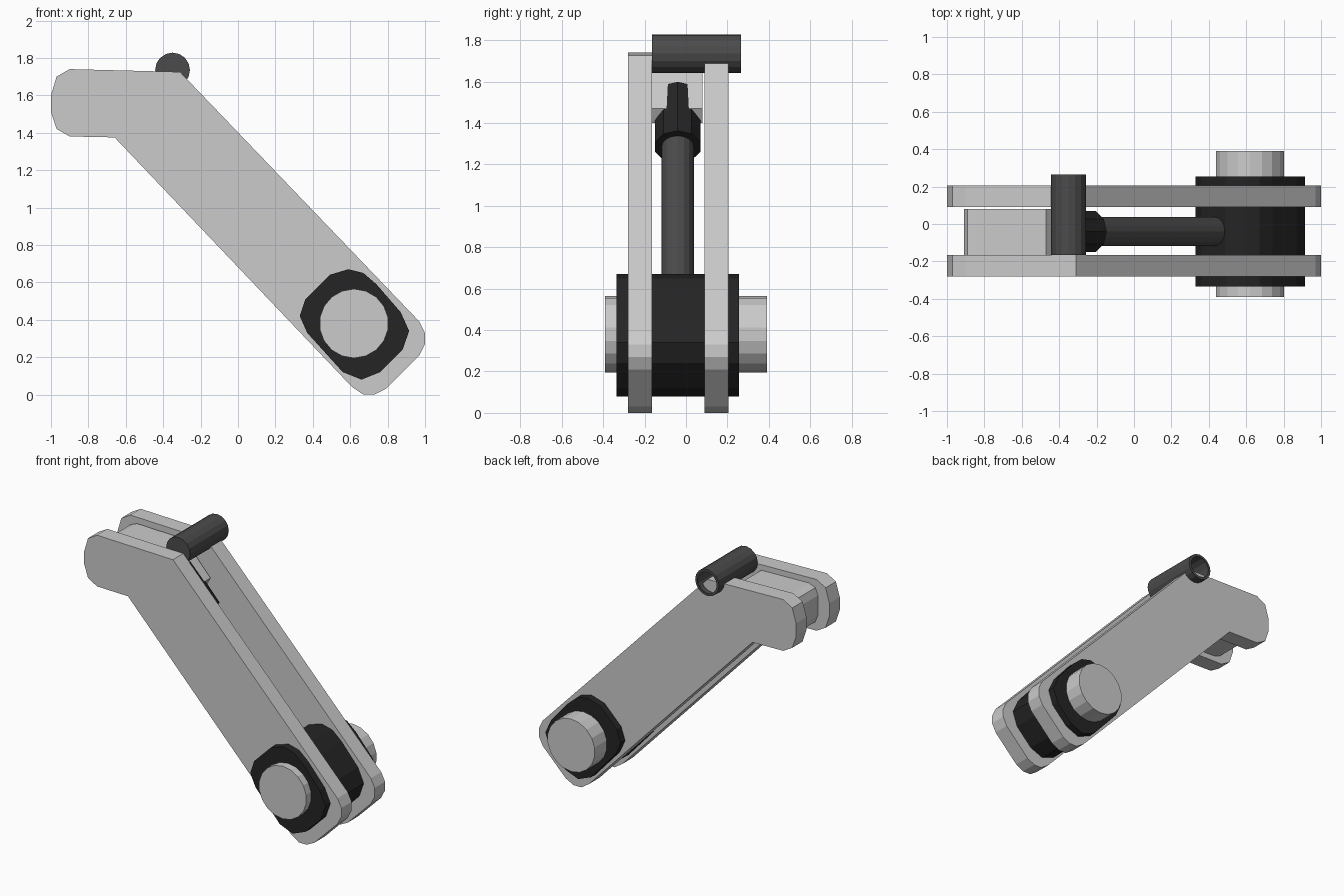
import bpy, bmesh, math
from mathutils import Vector

if "Cube" in bpy.data.objects:
    bpy.data.objects.remove(bpy.data.objects["Cube"])


def material(name, grey):
    m = bpy.data.materials.new(name)
    m.diffuse_color = (grey, grey, grey, 1)
    m.use_nodes = True
    m.node_tree.nodes["Principled BSDF"].inputs["Base Color"].default_value = m.diffuse_color
    return m


black = material("black_rubber", 0.018)
dark = material("dark_steel", 0.07)


def finish(name, bm, mat=None):
    me = bpy.data.meshes.new(name)
    bm.to_mesh(me)
    bm.free()
    ob = bpy.data.objects.new(name, me)
    bpy.context.collection.objects.link(ob)
    if mat:
        me.materials.append(mat)
    return ob


def extrude_profile(name, pts, y0, y1, mat=None):
    """Closed x-z outline pushed from y0 to y1."""
    bm = bmesh.new()
    face = bm.faces.new([bm.verts.new((x, y0, z)) for x, z in pts])
    res = bmesh.ops.extrude_face_region(bm, geom=[face])
    verts = [g for g in res["geom"] if isinstance(g, bmesh.types.BMVert)]
    bmesh.ops.translate(bm, verts=verts, vec=(0, y1 - y0, 0))
    bmesh.ops.recalc_face_normals(bm, faces=bm.faces)
    return finish(name, bm, mat)


def cylinder(name, a, b, r, sides, mat=None, open_end=False):
    """Flat-shaded cylinder from a to b; open_end leaves a rim with a hole at b."""
    a, b = Vector(a), Vector(b)
    bm = bmesh.new()
    bmesh.ops.create_cone(bm, cap_ends=True, segments=sides, radius1=r,
                          radius2=r, depth=(b - a).length)
    if open_end:
        bm.faces.ensure_lookup_table()
        cap = max(bm.faces, key=lambda f: f.calc_center_median().z)
        bmesh.ops.inset_region(bm, faces=[cap], thickness=r * 0.2)
        bmesh.ops.delete(bm, geom=[cap], context='FACES')
    ob = finish(name, bm, mat)
    ob.location = (a + b) / 2
    ob.rotation_mode = 'QUATERNION'
    ob.rotation_quaternion = (b - a).to_track_quat('Z', 'Y')
    return ob


# Two bent side plates
plate = [(-1, 1.60), (-0.97, 1.70), (-0.90, 1.74), (-0.31, 1.725),
         (0.97, 0.39), (1, 0.33), (1, 0.27), (0.97, 0.21), (0.79, 0.03),
         (0.73, 0), (0.67, 0), (0.61, 0.04), (-0.66, 1.375), (-0.90, 1.38),
         (-0.97, 1.42), (-1, 1.51)]
extrude_profile("front_plate", plate, -0.28, -0.165)
extrude_profile("back_plate", plate, 0.09, 0.205)

# Spacer block between the upper plate ends
spacer = [(-0.91, 1.63), (-0.89, 1.68), (-0.84, 1.70), (-0.47, 1.69),
          (-0.27, 1.47), (-0.31, 1.40), (-0.62, 1.41), (-0.84, 1.42),
          (-0.89, 1.44), (-0.91, 1.49)]
extrude_profile("spacer_block", spacer, -0.165, 0.08)

# Lower bushing with rounded corners, and the axle through it
bushing = [(0.59, 0.67), (0.67, 0.65), (0.74, 0.59), (0.87, 0.44),
           (0.915, 0.34), (0.88, 0.24), (0.76, 0.12), (0.66, 0.08),
           (0.56, 0.12), (0.37, 0.33), (0.33, 0.42), (0.36, 0.51),
           (0.49, 0.64)]
extrude_profile("bushing", bushing, -0.335, 0.255, black)
cylinder("axle", (0.62, -0.39, 0.38), (0.62, 0.39, 0.38), 0.185, 18)

# Damper rod along the arm with its collar
cylinder("rod", (-0.30, -0.04, 1.36), (0.58, -0.04, 0.42), 0.078, 16, dark)
cylinder("rod_collar", (-0.45, -0.04, 1.52), (-0.23, -0.04, 1.284), 0.115, 10, black)

# Upper cross pin, open at the back end
cylinder("cross_pin", (-0.35, -0.165, 1.735), (-0.35, 0.265, 1.735), 0.093, 16,
         dark, open_end=True)
